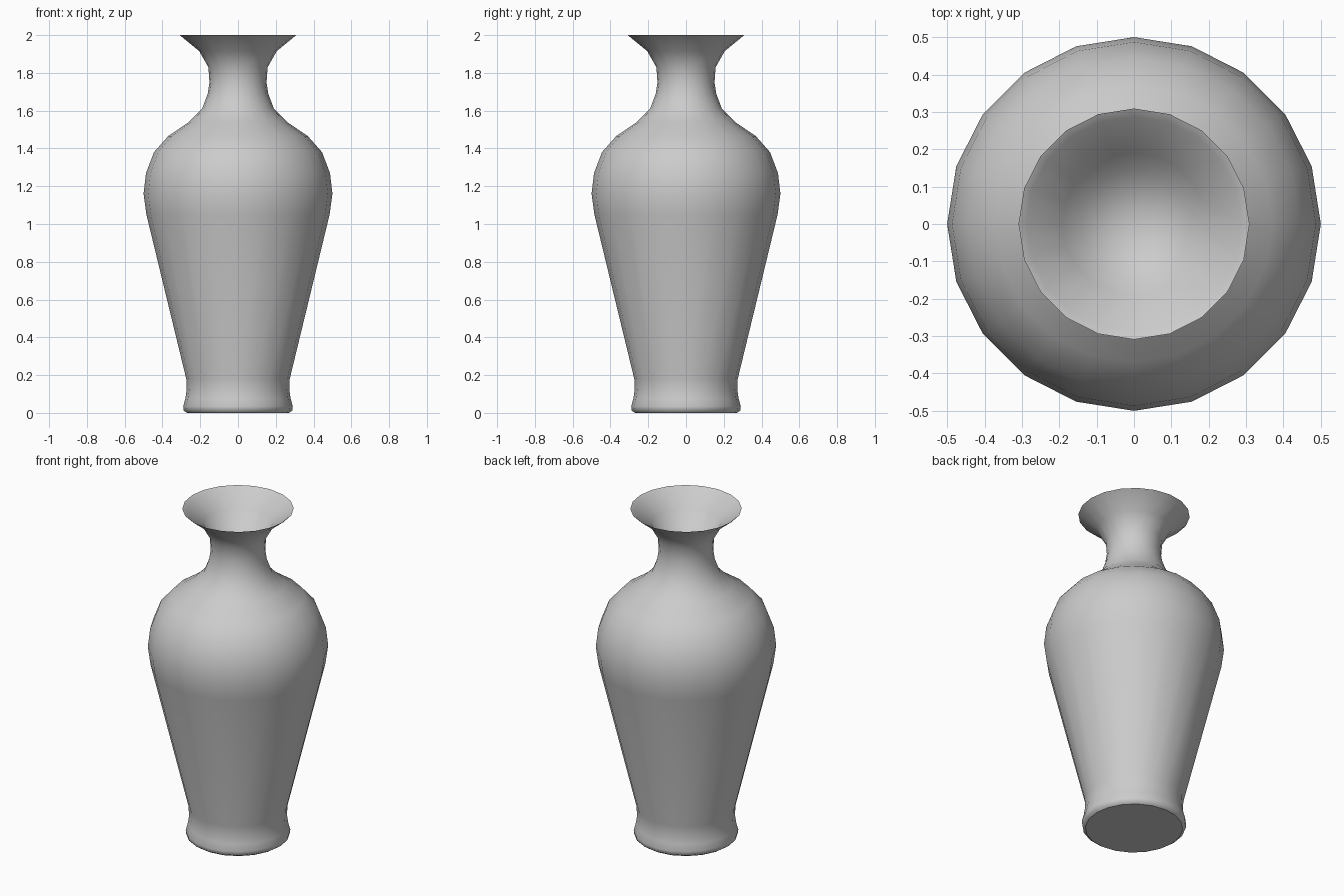
import bpy, bmesh, math

if "Cube" in bpy.data.objects:
    bpy.data.objects.remove(bpy.data.objects["Cube"])

SIDES = 20

# Profile (radius, height): base, foot, body, shoulder, neck, flared lip, inner bowl
profile = [
    (0, 0), (0.27, 0), (0.287, 0.012), (0.29, 0.035), (0.279, 0.075),
    (0.272, 0.12), (0.274, 0.18),
    (0.485, 1.05), (0.50, 1.16), (0.487, 1.27), (0.445, 1.38), (0.37, 1.465),
    (0.26, 1.54), (0.19, 1.61), (0.16, 1.69), (0.151, 1.75), (0.157, 1.83),
    (0.205, 1.915), (0.309, 2.0),
    (0.297, 1.993), (0.288, 1.985), (0.192, 1.91), (0.142, 1.83), (0, 1.79),
]


def lathe(name, pts, sides):
    bm = bmesh.new()
    rings = []
    for r, z in pts:
        n = 1 if r == 0 else sides
        rings.append([bm.verts.new((r * math.cos(math.tau * i / sides),
                                    r * math.sin(math.tau * i / sides), z))
                      for i in range(n)])
    for a, b in zip(rings, rings[1:]):
        for i in range(sides):
            j = (i + 1) % sides
            quad = [a[i % len(a)], a[j % len(a)], b[j % len(b)], b[i % len(b)]]
            bm.faces.new(list(dict.fromkeys(quad)))
    bmesh.ops.recalc_face_normals(bm, faces=bm.faces)
    mesh = bpy.data.meshes.new(name)
    bm.to_mesh(mesh)
    bm.free()
    obj = bpy.data.objects.new(name, mesh)
    bpy.context.collection.objects.link(obj)
    return obj


# Vase, smooth with sharp lip and base edges
vase = lathe("vase", profile, SIDES)
bpy.context.view_layer.objects.active = vase
vase.select_set(True)
bpy.ops.object.shade_smooth_by_angle(angle=math.radians(60))
for e in vase.data.edges:
    z = [vase.data.vertices[v].co.z for v in e.vertices]
    if max(z) < 0.001:
        e.use_edge_sharp = True
